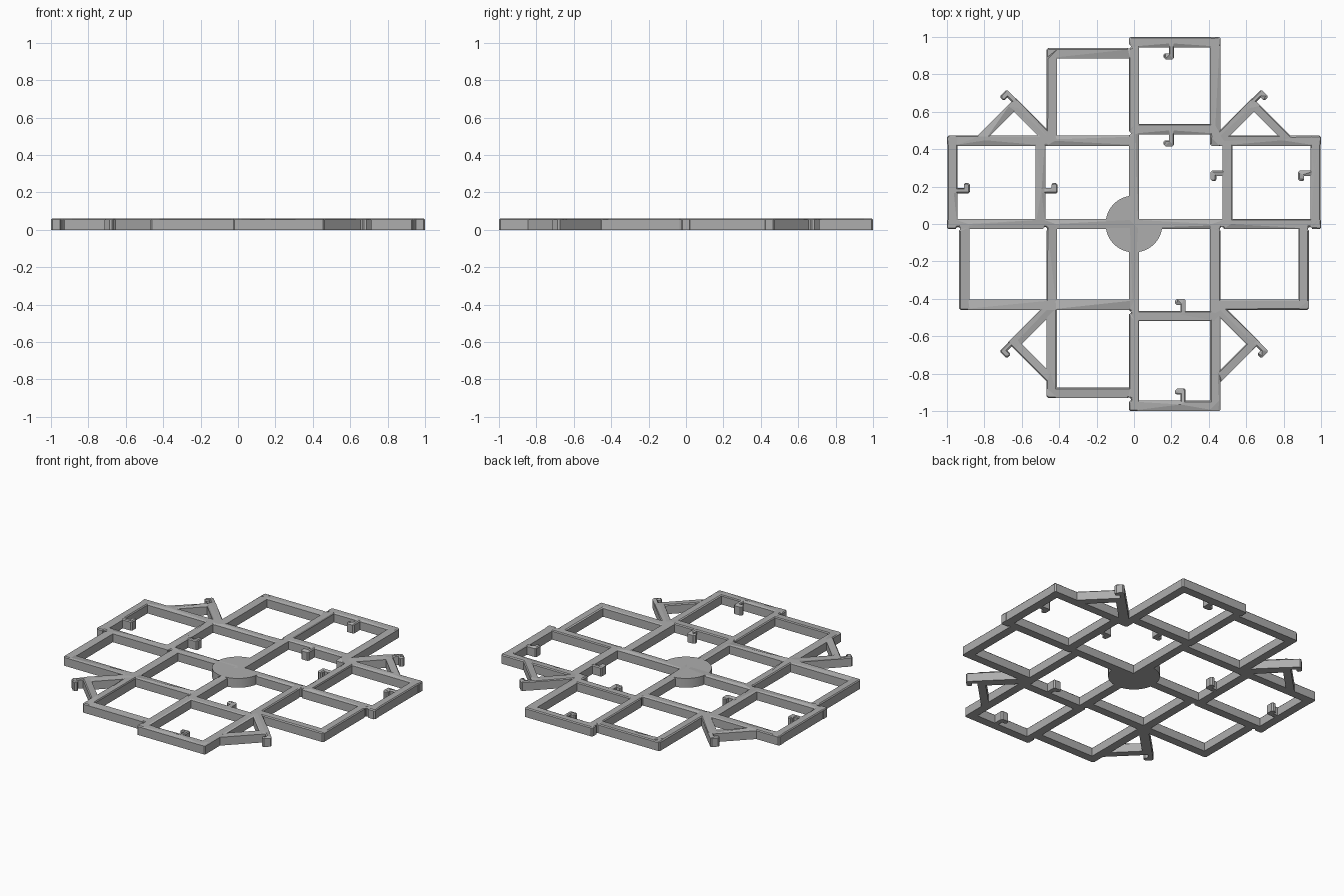
import bpy, bmesh, math
from mathutils import Vector, geometry

HEIGHT = 0.06
HALF = 0.0275      # half the width of a bar
CHAMFER = 0.006

old = bpy.data.objects.get("Cube")
if old:
    bpy.data.objects.remove(old, do_unlink=True)

grey = bpy.data.materials.new("grey plastic")
grey.use_nodes = True
colour = (0.42, 0.42, 0.42, 1)
grey.diffuse_color = colour
grey.node_tree.nodes["Principled BSDF"].inputs["Base Color"].default_value = colour

solids, cuts = [], []


def box(x0, x1, y0, y1, c=0.008):
    """Rectangle outline with clipped corners."""
    return [(x0 + c, y0), (x1 - c, y0), (x1, y0 + c), (x1, y1 - c),
            (x1 - c, y1), (x0 + c, y1), (x0, y1 - c), (x0, y0 + c)]


def upright(x, y0, y1):
    solids.append(box(x - HALF, x + HALF, y0, y1))


def across(y, x0, x1):
    solids.append(box(x0, x1, y - HALF, y + HALF))


def place(points, origin, u, v):
    """Map local points onto the axes u and v."""
    o, u, v = Vector(origin), Vector(u), Vector(v)
    return [tuple(o + u * a + v * b) for a, b in points]


# Clip hook: thin stem with a foot turned to one side
HOOK = [(-0.02, 0), (0.033, 0), (0.033, -0.02), (0.04, -0.028), (0.055, -0.028),
        (0.065, -0.018), (0.065, 0.02), (0.057, 0.028), (-0.02, 0.028)]

# Lattice bars shared by the left and right halves
for s in (-1, 1):
    upright(s * 0.97, -HALF, 0.4725)
    upright(s * 0.907, -0.46, 0)
    upright(s * 0.5, 0, 0.445)

# Lattice bars that differ from side to side
upright(0, -1, 1)
upright(0.435, 0.4175, 1)
upright(0.435, -1, 0)
upright(-0.44, 0.445, 0.94)
upright(-0.44, -0.93, 0)
across(0, -1, 1)
across(0.445, -1, 0)
across(0.445, 0.4075, 1)
across(0.507, 0, 0.435)
across(0.9725, -HALF, 0.4625)
across(0.9125, -0.4675, 0)
across(-0.4325, -0.9345, 0)
across(-0.4325, 0.435, 0.9345)
across(-0.492, 0, 0.435)
across(-0.9025, -0.4675, 0)
across(-0.9725, -HALF, 0.4625)

# Hooks inside the cells
for y in (0.945, 0.48):
    solids.append(place(HOOK, (0.186, y), (0, -1), (1, 0)))
for y in (-0.945, -0.465):
    solids.append(place(HOOK, (0.248, y), (0, 1), (1, 0)))
for x in (-0.943, -0.473):
    solids.append(place(HOOK, (x, 0.192), (1, 0), (0, -1)))
for x in (0.943, 0.473):
    solids.append(place(HOOK, (x, 0.257), (-1, 0), (0, 1)))

# Diagonal corner brackets: arm, brace and hook
r = math.sqrt(0.5)
for s in (-1, 1):
    for u, v in (((s * r, r), (s * r, -r)), ((s * r, -r), (-s * r, -r))):
        arm = [(0.62, -0.029), (0.925, -0.029), (0.925, 0.029), (0.62, 0.029)]
        brace = [(0.878, 0), (0.925, 0), (0.925, 0.27), (0.878, 0.245)]
        solids += [place(p, (0, 0), u, v) for p in (arm, brace)]
        tip = Vector(u) * 0.925
        solids.append(place(HOOK, tip, u, (-v[0], -v[1])))

# Small relief notches where offset frames meet
for x, y in [(-HALF, 0.949), (-HALF, -0.939), (-HALF, 0.485), (-HALF, -0.472),
             (-0.941, -HALF), (0.941, -HALF), (-0.475, -HALF), (0.47, -HALF)]:
    cuts.append([(x + 0.011 * math.cos(a * math.pi / 5),
                  y + 0.011 * math.sin(a * math.pi / 5)) for a in range(10)])


def area(p):
    return sum(a[0] * b[1] - b[0] * a[1] for a, b in zip(p, p[1:] + p[:1]))


def finish(name, bm):
    bmesh.ops.recalc_face_normals(bm, faces=bm.faces[:])
    mesh = bpy.data.meshes.new(name)
    bm.to_mesh(mesh)
    bm.free()
    mesh.materials.append(grey)
    obj = bpy.data.objects.new(name, mesh)
    bpy.context.collection.objects.link(obj)
    return obj


def raise_up(bm):
    """Extrude the flat faces upward and return the top faces."""
    out = bmesh.ops.extrude_face_region(bm, geom=bm.faces[:], use_keep_orig=True)["geom"]
    for v in out:
        if isinstance(v, bmesh.types.BMVert):
            v.co.z = HEIGHT
    return [f for f in out if isinstance(f, bmesh.types.BMFace)]


# Merge all outlines into one flat sheet
points, loops = [], []
for p in solids + cuts:
    p = p if area(p) > 0 else p[::-1]
    loops.append(list(range(len(points), len(points) + len(p))))
    points += [Vector(q) for q in p]
verts, _, faces, _, _, owners = geometry.delaunay_2d_cdt(points, [], loops, 0, 0.0005)

bm = bmesh.new()
bv = [bm.verts.new((v.x, v.y, 0)) for v in verts]
for f, own in zip(faces, owners):
    if own and max(own) < len(solids):
        bm.faces.new([bv[i] for i in f])
bmesh.ops.delete(bm, geom=[v for v in bm.verts if not v.link_faces], context='VERTS')
bmesh.ops.recalc_face_normals(bm, faces=bm.faces[:])

# Give the sheet its thickness and a fine chamfer around the top
top = raise_up(bm)
bmesh.ops.recalc_face_normals(bm, faces=bm.faces[:])
bmesh.ops.inset_region(bm, faces=top, thickness=CHAMFER, use_even_offset=True,
                       use_boundary=True)
inner = {v for f in top for v in f.verts}
for v in bm.verts:
    if v.co.z > HEIGHT / 2 and v not in inner:
        v.co.z -= CHAMFER
bmesh.ops.dissolve_limit(bm, angle_limit=0.01, verts=bm.verts[:], edges=bm.edges[:])
finish("lattice_frame", bm)

# Three-quarter hub disc in the middle
bm = bmesh.new()
ring = [bm.verts.new((0, 0, 0))]
for i in range(49):
    a = math.pi / 2 + i * 1.5 * math.pi / 48
    ring.append(bm.verts.new((0.152 * math.cos(a), 0.152 * math.sin(a), 0)))
bm.faces.new(ring)
raise_up(bm)
hub = finish("centre_hub", bm)
bpy.ops.object.select_all(action='DESELECT')
hub.select_set(True)
bpy.context.view_layer.objects.active = hub
bpy.ops.object.shade_smooth_by_angle(angle=math.radians(30))
